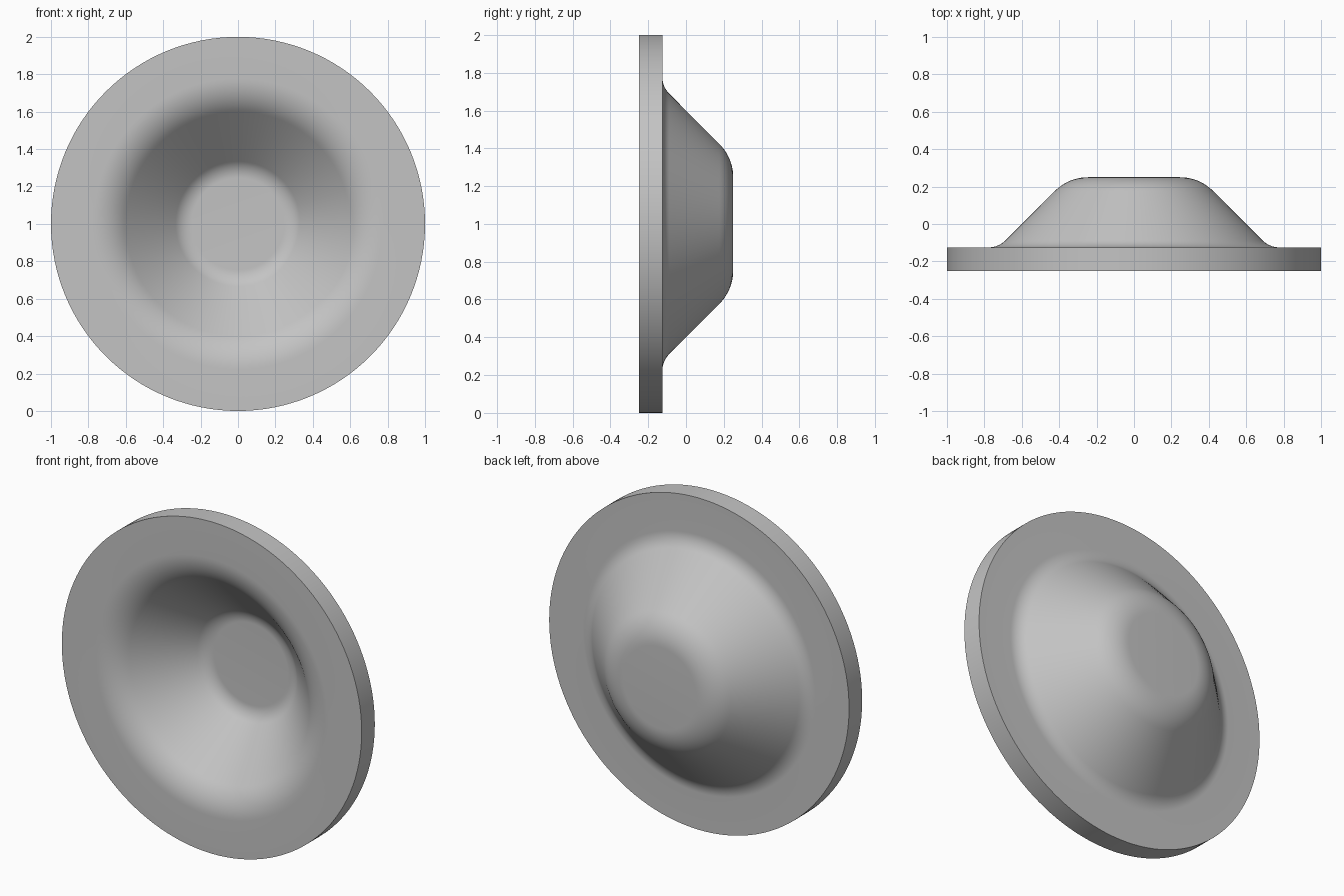
import bpy, bmesh
from math import sin, cos, radians
from mathutils import Vector

cube = bpy.data.objects.get("Cube")
if cube:
    bpy.data.objects.remove(cube, do_unlink=True)

# Sheet dimensions
THICK = 0.125
RIM = 1.0
RIM_BEND = 0.777     # radius of the bend centre next to the rim
FLOOR_BEND = 0.246   # radius of the bend centre next to the floor
STEPS = 10
SEGMENTS = 128


def bend(centre, radius, start, end):
    """Arc of (radius, depth) points; zero degrees points outward."""
    angles = [radians(start + (end - start) * i / STEPS) for i in range(STEPS + 1)]
    return [(centre + radius * cos(a), radius * sin(a)) for a in angles]


# Half section: front surface inward to the axis, then back surface outward
front = [(RIM, -2 * THICK)]
front += bend(RIM_BEND, 2 * THICK, 270, 225)
front += bend(FLOOR_BEND, THICK, 45, 90)
front += [(0, THICK)]
back = [(0, 2 * THICK)]
back += bend(FLOOR_BEND, 2 * THICK, 90, 45)
back += bend(RIM_BEND, THICK, 225, 270)
back += [(RIM, -THICK), (RIM, -2 * THICK)]

# Revolve both surfaces and the rim edge around the front-to-back axis
bm = bmesh.new()
for line in (front, back):
    verts = [bm.verts.new((r, y, 0)) for r, y in line]
    edges = [bm.edges.new(pair) for pair in zip(verts, verts[1:])]
    bmesh.ops.spin(bm, geom=verts + edges, cent=(0, 0, 0), axis=(0, 1, 0),
                   angle=radians(360), steps=SEGMENTS, use_duplicate=False)
bmesh.ops.remove_doubles(bm, verts=bm.verts, dist=0.0001)
bmesh.ops.recalc_face_normals(bm, faces=bm.faces)
bmesh.ops.translate(bm, verts=bm.verts, vec=Vector((0, 0, RIM)))
mesh = bpy.data.meshes.new("flanged_dish")
bm.to_mesh(mesh)
bm.free()

dish = bpy.data.objects.new("flanged_dish", mesh)
bpy.context.collection.objects.link(dish)

# Plain grey finish
grey = bpy.data.materials.new("plain grey")
grey.use_nodes = True
colour = (0.55, 0.55, 0.55, 1)
grey.diffuse_color = colour
grey.node_tree.nodes["Principled BSDF"].inputs["Base Color"].default_value = colour
mesh.materials.append(grey)

# Smooth surfaces with crisp rim corners
bpy.ops.object.select_all(action="DESELECT")
dish.select_set(True)
bpy.context.view_layer.objects.active = dish
bpy.ops.object.shade_smooth_by_angle(angle=radians(30))
